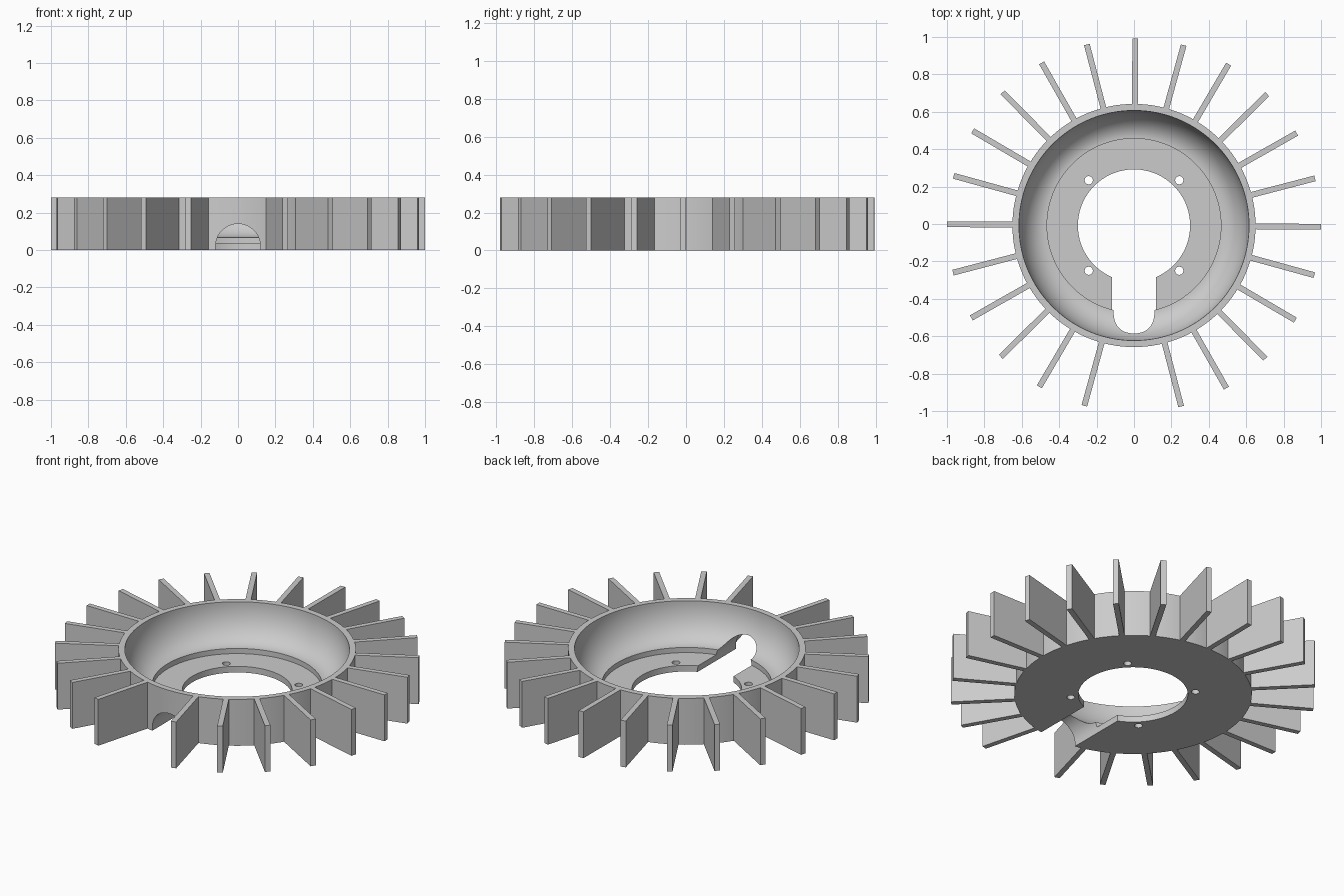
import bpy, bmesh
from math import sin, cos, pi, radians
from mathutils import Matrix

cube = bpy.data.objects.get("Cube")
if cube:
    bpy.data.objects.remove(cube)

CENTRE_Y = -0.008
HEIGHT = 0.28
OUTER, RIM, FLOOR_R, BORE = 0.65, 0.615, 0.465, 0.30
FLOOR_Z, STEP_Z = 0.037, 0.068

grey = bpy.data.materials.new("light grey")
grey.use_nodes = True
colour = (0.6, 0.6, 0.6, 1)
grey.diffuse_color = colour
grey.node_tree.nodes["Principled BSDF"].inputs["Base Color"].default_value = colour


def make_object(name, bm):
    bmesh.ops.recalc_face_normals(bm, faces=bm.faces)
    mesh = bpy.data.meshes.new(name)
    bm.to_mesh(mesh)
    bm.free()
    obj = bpy.data.objects.new(name, mesh)
    obj.location.y = CENTRE_Y
    mesh.materials.append(grey)
    bpy.context.collection.objects.link(obj)
    return obj


def lathe(name, profile, steps=128):
    bm = bmesh.new()
    rings = [[bm.verts.new((r * cos(2 * pi * i / steps), r * sin(2 * pi * i / steps), z))
              for r, z in profile] for i in range(steps)]
    n = len(profile)
    for i in range(steps):
        a, b = rings[i], rings[(i + 1) % steps]
        for j in range(n):
            k = (j + 1) % n
            bm.faces.new((a[j], b[j], b[k], a[k]))
    return make_object(name, bm)


def cut(target, cutter):
    cutter.hide_render = True
    mod = target.modifiers.new("cut", 'BOOLEAN')
    mod.operation = 'DIFFERENCE'
    mod.solver = 'EXACT'
    mod.object = cutter
    bpy.context.view_layer.objects.active = target
    bpy.context.view_layer.update()
    bpy.ops.object.modifier_apply(modifier=mod.name)
    bpy.data.objects.remove(cutter)


# Hub: flat floor with a bore, a small step and a curved bowl wall
bowl = [(FLOOR_R + (RIM - FLOOR_R) * sin(t), HEIGHT - (HEIGHT - STEP_Z) * cos(t))
        for t in [pi / 2 * i / 20 for i in range(21)]]
hub = lathe("hub", [(BORE, 0), (BORE, FLOOR_Z), (FLOOR_R, FLOOR_Z)] + bowl
            + [(OUTER, HEIGHT), (OUTER, 0)])

# Arched channel from the bore out through the front wall
bm = bmesh.new()
arch = [(0.12, -0.1)] + [(0.12 * cos(pi * i / 32), 0.02 + 0.12 * sin(pi * i / 32))
                         for i in range(33)] + [(-0.12, -0.1)]
face = bm.faces.new([bm.verts.new((x, -0.9, z)) for x, z in arch])
ext = bmesh.ops.extrude_face_region(bm, geom=[face])
bmesh.ops.translate(bm, vec=(0, 0.8, 0),
                    verts=[v for v in ext["geom"] if isinstance(v, bmesh.types.BMVert)])
cut(hub, make_object("channel_cutter", bm))

# Four screw holes
bm = bmesh.new()
for sx in (-1, 1):
    for sy in (-1, 1):
        bmesh.ops.create_cone(bm, cap_ends=True, segments=24, radius1=0.022, radius2=0.022,
                              depth=0.3, matrix=Matrix.Translation((sx * 0.242, sy * 0.242, 0)))
cut(hub, make_object("screw_hole_cutter", bm))

bpy.ops.object.select_all(action='DESELECT')
hub.select_set(True)
bpy.context.view_layer.objects.active = hub
bpy.ops.object.shade_smooth_by_angle(angle=radians(25))

# Radial fins, leaving a gap above the channel
bm = bmesh.new()
INNER = OUTER - 0.012
for i in range(24):
    if i == 18:
        continue
    place = (Matrix.Rotation(radians(15 * i - 0.4), 4, 'Z')
             @ Matrix.Translation(((INNER + 1) / 2, 0, HEIGHT / 2))
             @ Matrix.Diagonal((1 - INNER, 0.031, HEIGHT, 1)))
    bmesh.ops.create_cube(bm, size=1, matrix=place)
make_object("fins", bm)
